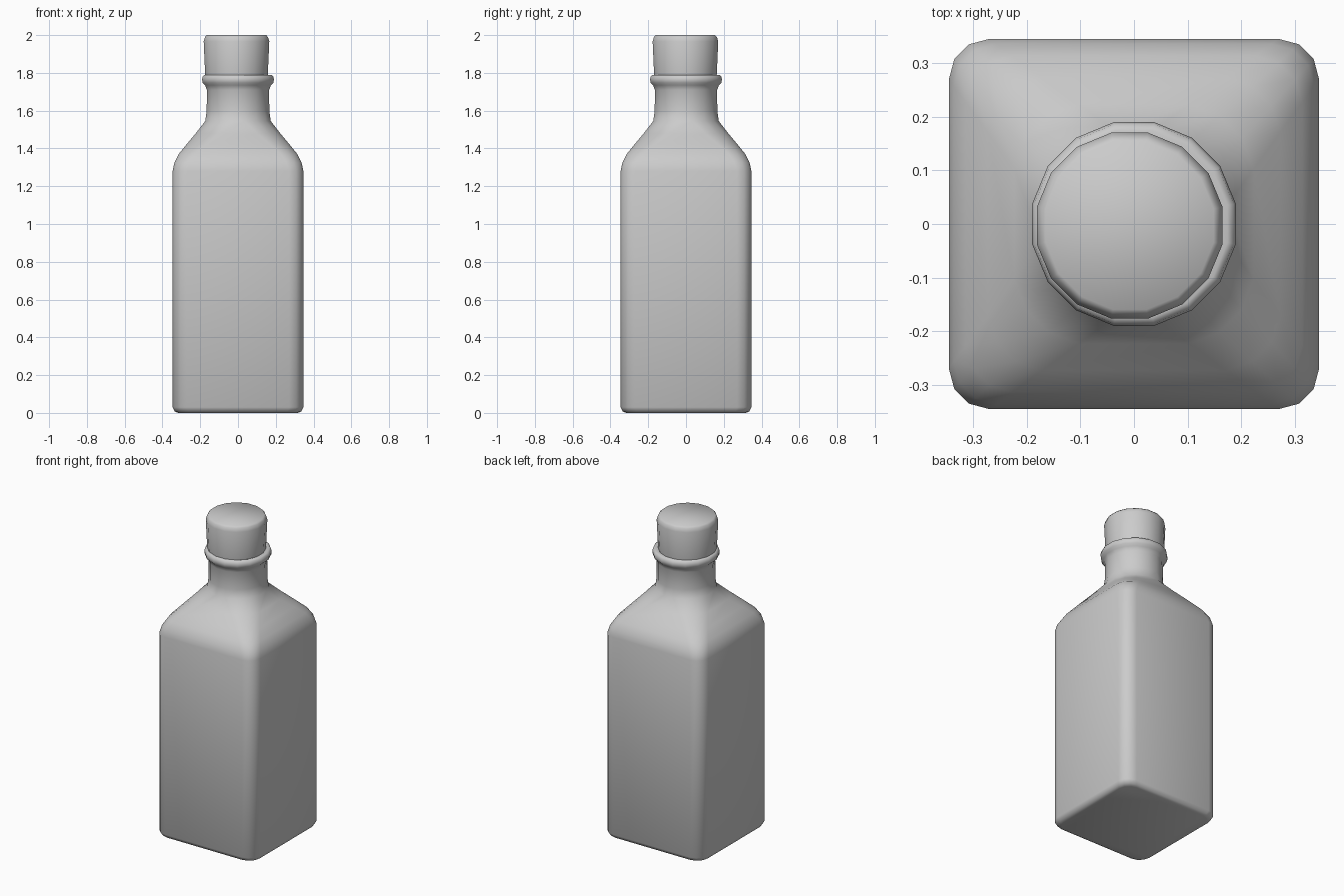
import bpy
import bmesh
from math import cos, sin, pi

if "Cube" in bpy.data.objects:
    bpy.data.objects.remove(bpy.data.objects["Cube"])


def rounded_square():
    # unit rounded square, four points per corner (16 in total)
    pts, r = [], 0.22
    for q in range(4):
        base = q * pi / 2
        cx = (1 - r) * (1 if q in (0, 3) else -1)
        cy = (1 - r) * (1 if q < 2 else -1)
        for i in range(4):
            a = base + i * pi / 6
            pts.append((cx + r * cos(a), cy + r * sin(a)))
    return pts


SQUARE = rounded_square()
CIRCLE = [(cos(pi / 16 + i * pi / 8), sin(pi / 16 + i * pi / 8)) for i in range(16)]


def loft(name, rings, ox=0, oy=0):
    # each ring: height, half width, blend from square (0) to circle (1)
    bm = bmesh.new()
    loops = []
    for z, w, t in rings:
        loops.append([bm.verts.new((ox + w * (s[0] * (1 - t) + c[0] * t),
                                    oy + w * (s[1] * (1 - t) + c[1] * t), z))
                      for s, c in zip(SQUARE, CIRCLE)])
    for a, b in zip(loops, loops[1:]):
        for i in range(16):
            j = (i + 1) % 16
            bm.faces.new((a[i], a[j], b[j], b[i]))
    bm.faces.new(loops[0][::-1])
    bm.faces.new(loops[-1])
    for f in bm.faces:
        f.smooth = True
    mesh = bpy.data.meshes.new(name)
    bm.to_mesh(mesh)
    bm.free()
    obj = bpy.data.objects.new(name, mesh)
    bpy.context.collection.objects.link(obj)
    return obj


# square body flowing through the shoulder into a round neck with a lip
loft("bottle", [
    (0.0, 0.317, 0), (0.008, 0.335, 0), (0.03, 0.346, 0), (1.28, 0.346, 0),
    (1.325, 0.337, 0.03), (1.37, 0.315, 0.1), (1.42, 0.275, 0.26),
    (1.48, 0.226, 0.55), (1.545, 0.177, 1), (1.60, 0.169, 1),
    (1.71, 0.168, 1), (1.735, 0.178, 1), (1.748, 0.191, 1),
    (1.765, 0.194, 1), (1.783, 0.190, 1), (1.79, 0.178, 1), (1.785, 0.155, 1)])

# cork stopper, sitting slightly off centre
loft("cork", [(1.70, 0.158, 1), (1.79, 0.169, 1), (1.967, 0.177, 1),
              (1.99, 0.170, 1), (2.0, 0.160, 1)], -0.008, -0.003)
